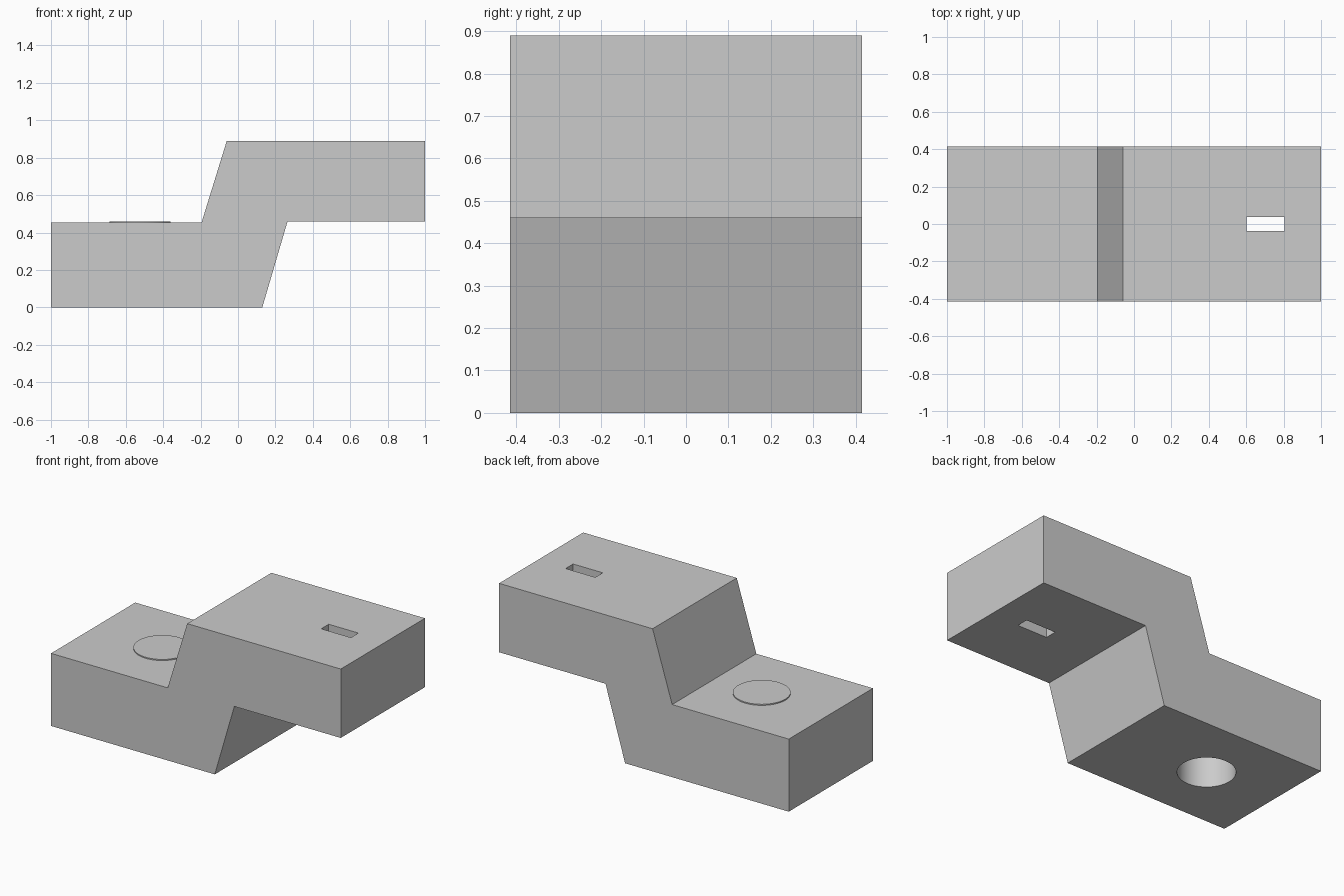
import bpy, bmesh, math

cube = bpy.data.objects.get("Cube")
if cube:
    bpy.data.objects.remove(cube, do_unlink=True)

grey = bpy.data.materials.new("light_grey")
grey.use_nodes = True
colour = (0.6, 0.6, 0.6, 1)
grey.diffuse_color = colour
grey.node_tree.nodes["Principled BSDF"].inputs["Base Color"].default_value = colour

HALF_WIDTH = 0.415
PEG_X, PEG_RADIUS = -0.523, 0.163


def cylinder(name, z0, z1):
    bpy.ops.mesh.primitive_cylinder_add(vertices=64, radius=PEG_RADIUS, depth=z1 - z0,
                                        location=(PEG_X, 0, (z0 + z1) / 2))
    ob = bpy.context.object
    ob.name = name
    ob.data.materials.append(grey)
    return ob


def cut(target, cutter):
    mod = target.modifiers.new(cutter.name, "BOOLEAN")
    mod.operation = "DIFFERENCE"
    mod.solver = "EXACT"
    mod.object = cutter
    bpy.context.view_layer.objects.active = target
    bpy.ops.object.modifier_apply(modifier=mod.name)
    bpy.data.objects.remove(cutter, do_unlink=True)


# Stepped body: side profile extruded across the width
profile = [(-1, 0), (0.13, 0), (0.265, 0.46), (1, 0.46),
           (1, 0.89), (-0.06, 0.89), (-0.195, 0.453), (-1, 0.453)]
bm = bmesh.new()
face = bm.faces.new([bm.verts.new((x, -HALF_WIDTH, z)) for x, z in profile])
side = bmesh.ops.extrude_face_region(bm, geom=[face])
bmesh.ops.translate(bm, vec=(0, 2 * HALF_WIDTH, 0),
                    verts=[v for v in side["geom"] if isinstance(v, bmesh.types.BMVert)])
bmesh.ops.recalc_face_normals(bm, faces=bm.faces)
mesh = bpy.data.meshes.new("stepped_body")
bm.to_mesh(mesh)
bm.free()
body = bpy.data.objects.new("stepped_body", mesh)
bpy.context.collection.objects.link(body)
mesh.materials.append(grey)

# Round socket in the underside of the low end
cut(body, cylinder("socket_cutter", -0.1, 0.448))

# Rectangular slot right through the high end
bpy.ops.mesh.primitive_cube_add(size=1, location=(0.703, 0, 0.675))
slot = bpy.context.object
slot.name = "slot_cutter"
slot.scale = (0.205, 0.074, 0.8)
slot.data.materials.append(grey)
bpy.context.view_layer.update()
cut(body, slot)

# Thin round cap over the socket
cap = cylinder("socket_cap", 0.45, 0.46)

# Smooth round walls, sharp edges elsewhere
for ob in (body, cap):
    bpy.ops.object.select_all(action="DESELECT")
    ob.select_set(True)
    bpy.context.view_layer.objects.active = ob
    bpy.ops.object.shade_smooth_by_angle(angle=math.radians(30))
